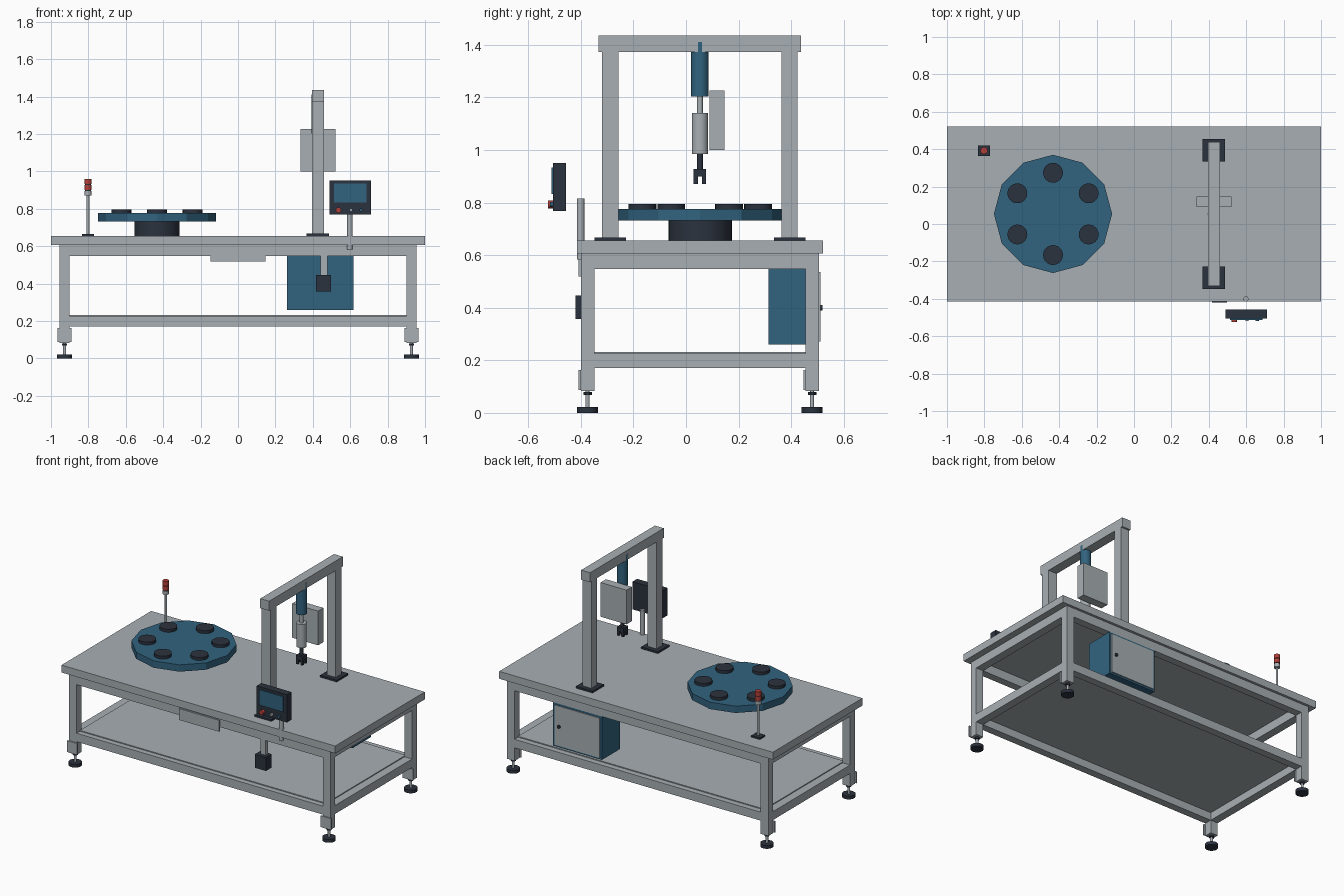
import bpy
import math

if "Cube" in bpy.data.objects:
    bpy.data.objects.remove(bpy.data.objects["Cube"])


def material(name, rgb):
    m = bpy.data.materials.new(name)
    m.diffuse_color = (*rgb, 1)
    m.use_nodes = True
    m.node_tree.nodes["Principled BSDF"].inputs["Base Color"].default_value = m.diffuse_color
    return m


GREY = material("frame_grey", (0.39, 0.43, 0.455))
BLUE = material("machine_blue", (0.031, 0.125, 0.212))
DARK = material("dark_navy", (0.024, 0.032, 0.048))
RED = material("signal_red", (0.45, 0.05, 0.04))


def box(name, x, y, z, mat):
    """Box from (min, max) ranges on each axis."""
    bpy.ops.mesh.primitive_cube_add(size=1, location=[(a + b) / 2 for a, b in (x, y, z)])
    ob = bpy.context.object
    ob.name = name
    ob.scale = [b - a for a, b in (x, y, z)]
    bpy.ops.object.transform_apply(location=False, rotation=False, scale=True)
    ob.data.materials.append(mat)
    return ob


def cyl(name, centre, r, z, mat, sides=24, smooth=True):
    """Upright cylinder spanning the z range."""
    bpy.ops.mesh.primitive_cylinder_add(vertices=sides, radius=r, depth=z[1] - z[0],
                                        location=(*centre, (z[0] + z[1]) / 2))
    ob = bpy.context.object
    ob.name = name
    ob.data.materials.append(mat)
    if smooth:
        bpy.ops.object.shade_smooth_by_angle(angle=math.radians(29))
    return ob


def knob(name, x, z, y, r, mat):
    """Cylinder lying along y over the y range."""
    ob = cyl(name, (0, 0), r, (0, y[1] - y[0]), mat, 16)
    ob.location = (x, (y[0] + y[1]) / 2, z)
    ob.rotation_euler.x = math.pi / 2
    return ob


# Table top, shelf and frame
X0, X1 = 0.90, 0.955
Y_FRONT, Y_BACK = (-0.40, -0.349), (0.454, 0.505)
box("table_top", (-1, 1), (-0.414, 0.522), (0.606, 0.655), GREY)
box("lower_shelf", (-X0, X0), (-0.365, 0.468), (0.222, 0.232), GREY)
for level, z in (("upper", (0.547, 0.606)), ("lower", (0.17, 0.226))):
    for side, y in (("front", Y_FRONT), ("back", Y_BACK)):
        box(f"{level}_{side}_rail", (-X0, X0), y, z, GREY)
    for side, s in (("left", -1), ("right", 1)):
        box(f"{level}_{side}_rail", sorted((s * X0, s * X1)), (Y_FRONT[1], Y_BACK[0]), z, GREY)

# Legs with bracket plates and levelling feet
for sx in (-1, 1):
    for y in (Y_FRONT, Y_BACK):
        xc, yc = sx * (X0 + X1) / 2, sum(y) / 2
        box("leg", (xc - 0.0275, xc + 0.0275), y, (0.083, 0.606), GREY)
        box("leg_bracket", (xc - 0.038, xc + 0.038), (y[0] - 0.008, y[0]), (0.088, 0.163), GREY)
        cyl("foot_stud", (xc, yc), 0.008, (0.02, 0.085), GREY, 12)
        cyl("foot_nut", (xc, yc), 0.016, (0.068, 0.08), DARK, 6, False)
        cyl("foot_pad", (xc, yc), 0.04, (0, 0.022), DARK)

# Front plate, cabinet with door, and pedal box
box("front_plate", (-0.147, 0.147), (-0.408, -0.40), (0.519, 0.594), GREY)
box("cabinet", (0.262, 0.617), (0.313, 0.505), (0.26, 0.547), BLUE)
box("cabinet_door", (0.275, 0.604), (0.505, 0.511), (0.272, 0.535), GREY)
knob("door_knob", 0.57, 0.40, (0.511, 0.519), 0.011, DARK)
box("switch_hanger", (0.44, 0.478), (-0.395, -0.37), (0.44, 0.547), GREY)
box("switch_box", (0.417, 0.498), (-0.42, -0.36), (0.358, 0.447), DARK)

# Rotary indexing table
CX, CY = -0.433, 0.054
cyl("rotary_base", (CX, CY), 0.121, (0.655, 0.731), DARK, 32)
cyl("rotary_disc", (CX, CY), 0.316, (0.731, 0.776), BLUE, 12, False)
for i in range(6):
    a = math.radians(30 + 60 * i)
    cyl("part_holder", (CX + 0.22 * math.cos(a), CY + 0.22 * math.sin(a)),
        0.053, (0.776, 0.795), DARK)

# Gantry
GX = 0.4275
for yc in (-0.288, 0.394):
    box("gantry_base", (GX - 0.062, GX + 0.06), (yc - 0.06, yc + 0.06), (0.655, 0.667), DARK)
    box("gantry_post", (GX - 0.0325, GX + 0.0325), (yc - 0.031, yc + 0.031), (0.667, 1.373), GREY)
box("gantry_beam", (GX - 0.0325, GX + 0.0325), (-0.332, 0.438), (1.373, 1.436), GREY)

# Press actuator with gripper, and drive box behind it
P = (GX, 0.053)
cyl("press_cylinder", P, 0.0335, (1.203, 1.41), BLUE)
cyl("press_rod", P, 0.011, (1.14, 1.203), GREY, 16)
cyl("press_head", P, 0.031, (0.984, 1.14), GREY)
cyl("gripper_rod", P, 0.011, (0.925, 0.984), DARK, 16)
box("gripper_body", (GX - 0.024, GX + 0.024), (0.029, 0.077), (0.90, 0.927), DARK)
for sx in (-1, 1):
    for sy in (-1, 1):
        x, y = GX + sx * 0.016, P[1] + sy * 0.016
        box("gripper_finger", (x - 0.008, x + 0.008), (y - 0.008, y + 0.008), (0.87, 0.90), DARK)
box("drive_box", (0.333, 0.522), (0.09, 0.146), (1.0, 1.226), GREY)

# Control panel on its post
cyl("panel_post", (0.598, -0.401), 0.0145, (0.583, 0.816), GREY)
box("panel_body", (0.49, 0.711), (-0.505, -0.457), (0.768, 0.951), DARK)
box("panel_screen", (0.513, 0.687), (-0.512, -0.505), (0.833, 0.934), BLUE)
knob("stop_button", 0.537, 0.793, (-0.525, -0.505), 0.015, RED)
knob("start_button", 0.604, 0.793, (-0.518, -0.505), 0.009, GREY)
knob("mode_button", 0.658, 0.793, (-0.518, -0.505), 0.009, BLUE)

# Signal tower
T = (-0.802, 0.392)
box("tower_base", (T[0] - 0.032, T[0] + 0.032), (T[1] - 0.028, T[1] + 0.028), (0.655, 0.665), DARK)
cyl("tower_pole", T, 0.007, (0.665, 0.872), GREY, 12)
for name, z, mat in (("tower_socket", (0.872, 0.895), GREY), ("lower_lamp", (0.901, 0.928), RED),
                     ("upper_lamp", (0.932, 0.96), RED)):
    cyl(name, T, 0.019, z, mat, 20)
cyl("tower_core", T, 0.015, (0.89, 0.935), DARK, 12)
